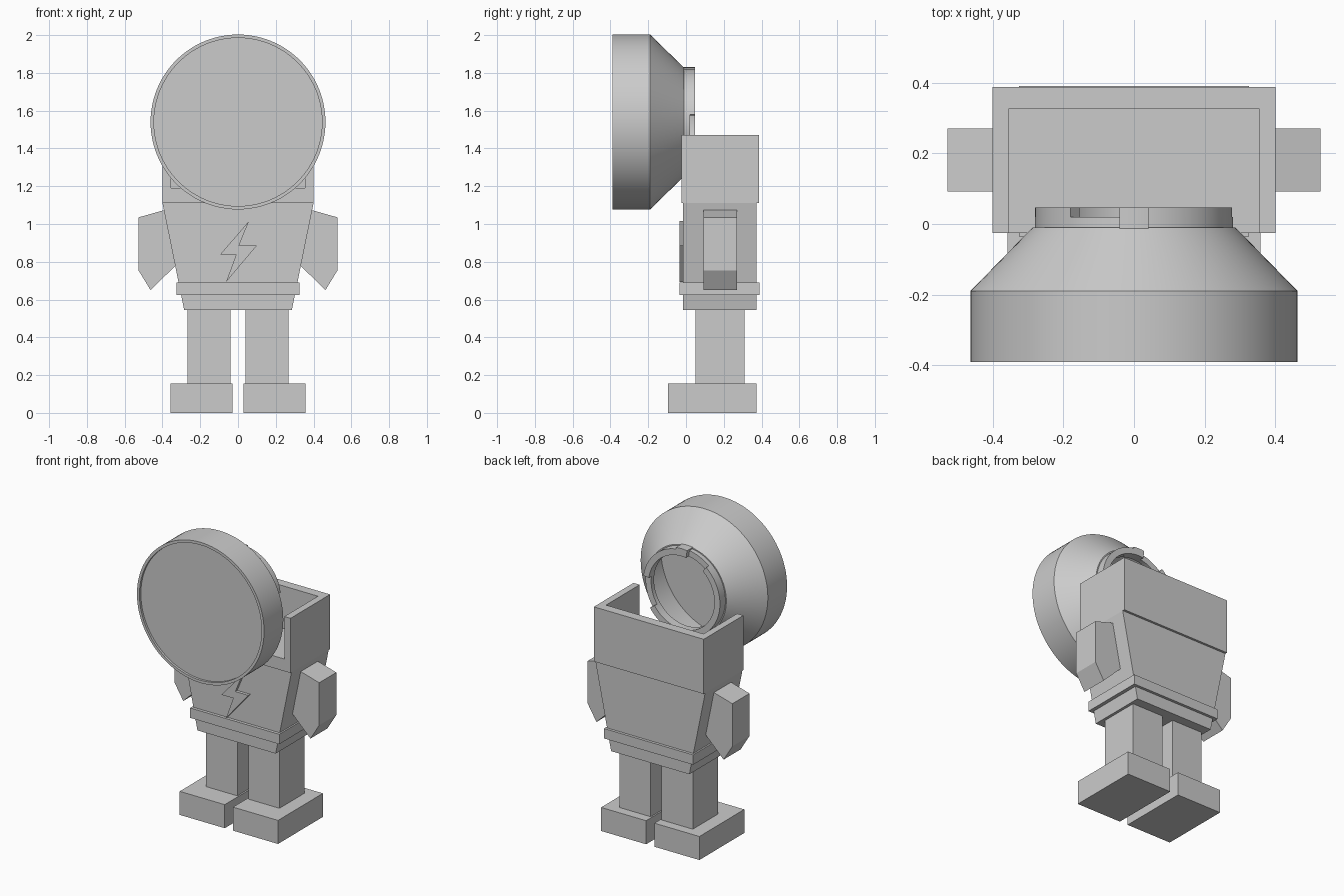
import bpy, bmesh
from math import cos, sin, radians

if "Cube" in bpy.data.objects:
    bpy.data.objects.remove(bpy.data.objects["Cube"])

HEAD_Z = 1.54

grey = bpy.data.materials.new("plain grey")
grey.use_nodes = True
grey.diffuse_color = (0.6, 0.6, 0.6, 1)
grey.node_tree.nodes["Principled BSDF"].inputs["Base Color"].default_value = (0.6, 0.6, 0.6, 1)


def finish(name, bm, smooth=False):
    bmesh.ops.recalc_face_normals(bm, faces=bm.faces)
    mesh = bpy.data.meshes.new(name)
    bm.to_mesh(mesh)
    bm.free()
    mesh.materials.append(grey)
    ob = bpy.data.objects.new(name, mesh)
    bpy.context.scene.collection.objects.link(ob)
    if smooth:
        bpy.ops.object.select_all(action='DESELECT')
        ob.select_set(True)
        bpy.context.view_layer.objects.active = ob
        bpy.ops.object.shade_smooth_by_angle(angle=radians(25))
    return ob


def prism(name, outline, y0, y1):
    """Extrude an (x, z) outline from y0 to y1."""
    bm = bmesh.new()
    face = bm.faces.new([bm.verts.new((x, y0, z)) for x, z in outline])
    new = bmesh.ops.extrude_face_region(bm, geom=[face])["geom"]
    verts = [g for g in new if isinstance(g, bmesh.types.BMVert)]
    bmesh.ops.translate(bm, verts=verts, vec=(0, y1 - y0, 0))
    return finish(name, bm)


def box(name, x0, x1, y0, y1, z0, z1):
    return prism(name, [(x0, z0), (x1, z0), (x1, z1), (x0, z1)], y0, y1)


def lathe(name, section, start=0, end=360, steps=96):
    """Sweep a closed (radius, y) section about the head axis."""
    bm = bmesh.new()
    full = end - start == 360
    rings = []
    for i in range(steps if full else steps + 1):
        a = radians(start + (end - start) * i / steps)
        rings.append([bm.verts.new((r * cos(a), y, HEAD_Z + r * sin(a))) for r, y in section])
    pairs = list(zip(rings, rings[1:]))
    if full:
        pairs.append((rings[-1], rings[0]))
    else:
        bm.faces.new(rings[0])
        bm.faces.new(rings[-1])
    n = len(section)
    for a, b in pairs:
        for j in range(n):
            k = (j + 1) % n
            bm.faces.new((a[j], a[k], b[k], b[j]))
    return finish(name, bm, True)


# Hollow head shell with a recessed front disc
lathe("head_shell", [(0.463, -0.39), (0.463, -0.19), (0.287, -0.01), (0.28, -0.01), (0.28, 0.02),
                     (0.24, 0.02), (0.24, -0.01), (0.445, -0.2), (0.445, -0.39)])
bm = bmesh.new()
ring = [bm.verts.new((0.446 * cos(radians(a)), -0.375, HEAD_Z + 0.446 * sin(radians(a))))
        for a in [i * 3.75 for i in range(96)]]
bm.faces.new(ring)
bmesh.ops.solidify(bm, geom=bm.faces[:], thickness=0.01)
finish("face_disc", bm)

# Raised collar pieces with broken gaps between them
for i, (start, end) in enumerate([(8, 98), (130, 325)]):
    lathe(f"collar_piece_{i + 1}", [(0.28, 0.02), (0.28, 0.047), (0.24, 0.047), (0.24, 0.02)],
          start, end, 48)
lathe("collar_tab", [(0.29, -0.015), (0.29, 0.047), (0.275, 0.047), (0.275, -0.015)], 82, 98, 8)

# Chest box, open at the top and front
chest = box("chest_box", -0.4, 0.4, -0.025, 0.387, 1.11, 1.47)
cutter = box("chest_cutter", -0.355, 0.355, -0.2, 0.325, 1.19, 1.7)
cutter.hide_render = True
cut = chest.modifiers.new("cavity", 'BOOLEAN')
cut.operation, cut.object, cut.solver = 'DIFFERENCE', cutter, 'EXACT'
bpy.context.view_layer.objects.active = chest
bpy.ops.object.modifier_apply(modifier=cut.name)
bpy.data.objects.remove(cutter)

# Tapered torso and belt
prism("torso", [(-0.285, 0.545), (0.285, 0.545), (0.4, 1.11), (-0.4, 1.11)], -0.015, 0.372)
box("belt", -0.325, 0.325, -0.035, 0.39, 0.625, 0.69)

# Bolt emblem on the chest
prism("bolt_plate", [(0.058, 1.015), (-0.095, 0.838), (-0.01, 0.838), (-0.063, 0.693),
                     (0.1, 0.886), (0.005, 0.886)], -0.035, -0.01)

# Paired limbs
for side, s in (("left", 1), ("right", -1)):
    prism(f"{side}_arm", [(s * x, z) for x, z in [(0.385, 1.075), (0.527, 1.035), (0.527, 0.755),
                                                  (0.463, 0.65), (0.325, 0.785)]], 0.092, 0.27)
    box(f"{side}_leg", s * 0.04, s * 0.267, 0.05, 0.31, 0.155, 0.545)
    box(f"{side}_foot", s * 0.03, s * 0.358, -0.095, 0.372, 0, 0.155)
